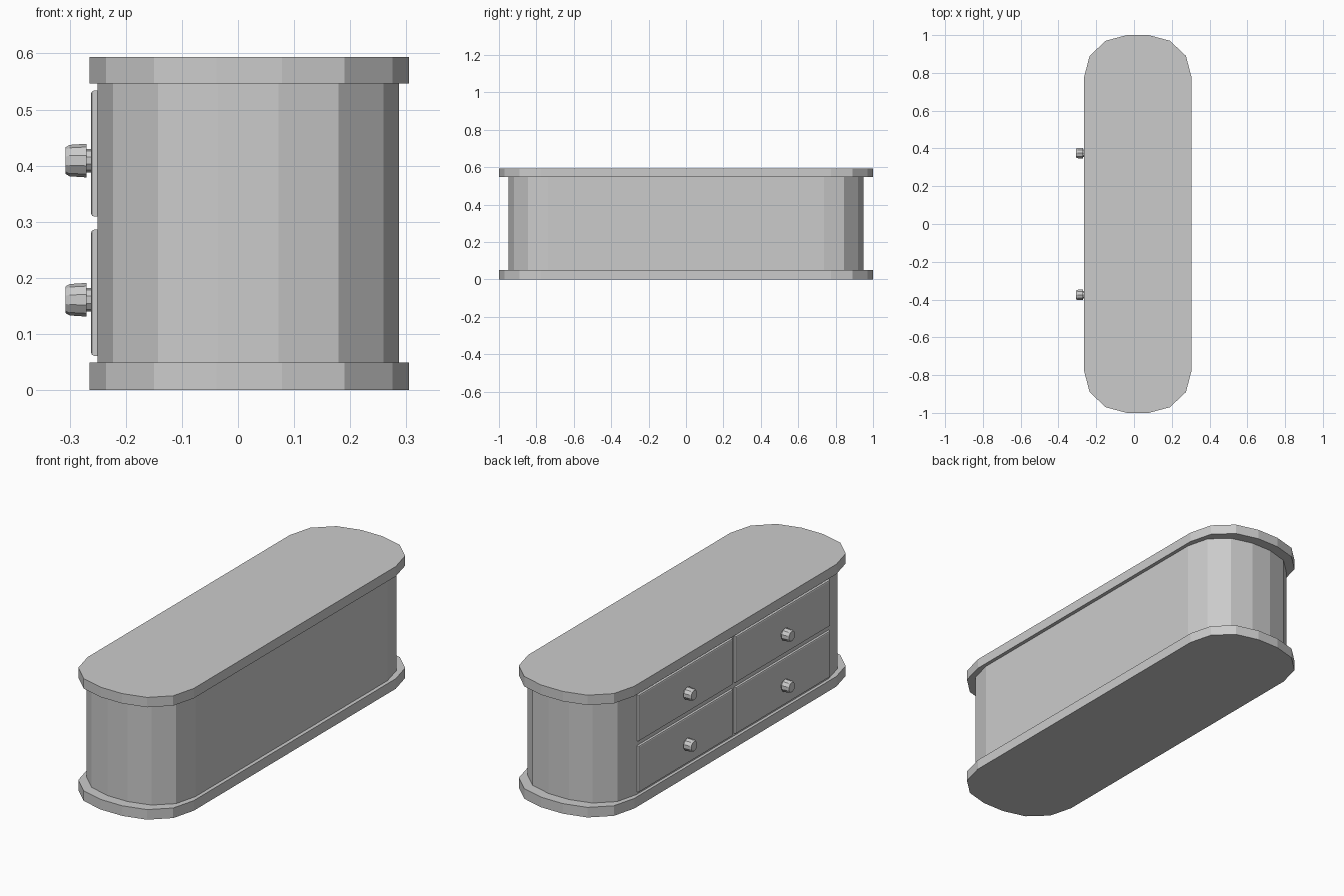
import bpy, bmesh, math
from mathutils import Matrix

cube = bpy.data.objects.get("Cube")
if cube:
    bpy.data.objects.remove(cube, do_unlink=True)

# Single plain finish
GREY = (0.6, 0.6, 0.6, 1.0)
mat = bpy.data.materials.new("plain_grey")
mat.use_nodes = True
mat.diffuse_color = GREY
mat.node_tree.nodes["Principled BSDF"].inputs["Base Color"].default_value = GREY


def finish(bm, name):
    bmesh.ops.recalc_face_normals(bm, faces=bm.faces)
    mesh = bpy.data.meshes.new(name)
    bm.to_mesh(mesh)
    bm.free()
    mesh.materials.append(mat)
    obj = bpy.data.objects.new(name, mesh)
    bpy.context.collection.objects.link(obj)
    return obj


def rounded_slab(name, cx, quarter, z0, z1):
    """Extrude a long outline mirrored from one quarter of its corner points."""
    right = quarter + [(x, -y) for x, y in reversed(quarter)]
    outline = right + [(-x, -y) for x, y in right]
    bm = bmesh.new()
    face = bm.faces.new([bm.verts.new((cx + x, y, z0)) for x, y in outline])
    top = bmesh.ops.extrude_face_region(bm, geom=[face], use_keep_orig=True)["geom"]
    verts = [v for v in top if isinstance(v, bmesh.types.BMVert)]
    bmesh.ops.translate(bm, verts=verts, vec=(0, 0, z1 - z0))
    return finish(bm, name)


def drawer_front(name, y0, y1, z0, z1):
    """Panel with softened outer edges."""
    back, front = -0.245, -0.262
    bm = bmesh.new()
    bmesh.ops.create_cube(bm, size=1, matrix=Matrix.Translation(
        ((back + front) / 2, (y0 + y1) / 2, (z0 + z1) / 2))
        @ Matrix.Diagonal((back - front, y1 - y0, z1 - z0, 1)))
    edges = [e for e in bm.edges if all(v.co.x < front + 0.001 for v in e.verts)]
    bmesh.ops.bevel(bm, geom=edges, offset=0.006, segments=2, profile=0.5,
                    affect='EDGES')
    return finish(bm, name)


def knob(name, y, z, sides=10):
    """Lathe a neck and head around the x axis."""
    profile = [(-0.26, 0.021), (-0.27, 0.021), (-0.27, 0.03),
               (-0.3, 0.028), (-0.307, 0.024)]
    bm = bmesh.new()
    rings = []
    for x, r in profile:
        angles = [2 * math.pi * (i + 0.5) / sides for i in range(sides)]
        rings.append([bm.verts.new((x, y + r * math.cos(a), z + r * math.sin(a)))
                      for a in angles])
    for a, b in zip(rings, rings[1:]):
        for i in range(sides):
            j = (i + 1) % sides
            bm.faces.new((a[i], a[j], b[j], b[i]))
    bm.faces.new(rings[0])
    bm.faces.new(rings[-1])
    return finish(bm, name)


# Base, cabinet body and worktop
plate = [(0.058, 1.0), (0.17, 0.97), (0.255, 0.89), (0.285, 0.775)]
body = [(0.054, 0.95), (0.161, 0.92), (0.241, 0.845), (0.2685, 0.737)]
rounded_slab("base", 0.02, plate, 0.0, 0.049)
rounded_slab("cabinet_body", 0.0185, body, 0.049, 0.546)
rounded_slab("worktop", 0.02, plate, 0.546, 0.594)

# Two rows of two drawers, each with a knob
for row, z0 in (("lower", 0.061), ("upper", 0.309)):
    for side, s in (("front", -1), ("back", 1)):
        y0, y1 = sorted((s * 0.0115, s * 0.735))
        drawer_front(f"{row}_{side}_drawer", y0, y1, z0, z0 + 0.225)
        knob(f"{row}_{side}_knob", s * 0.375, z0 + 0.1)
